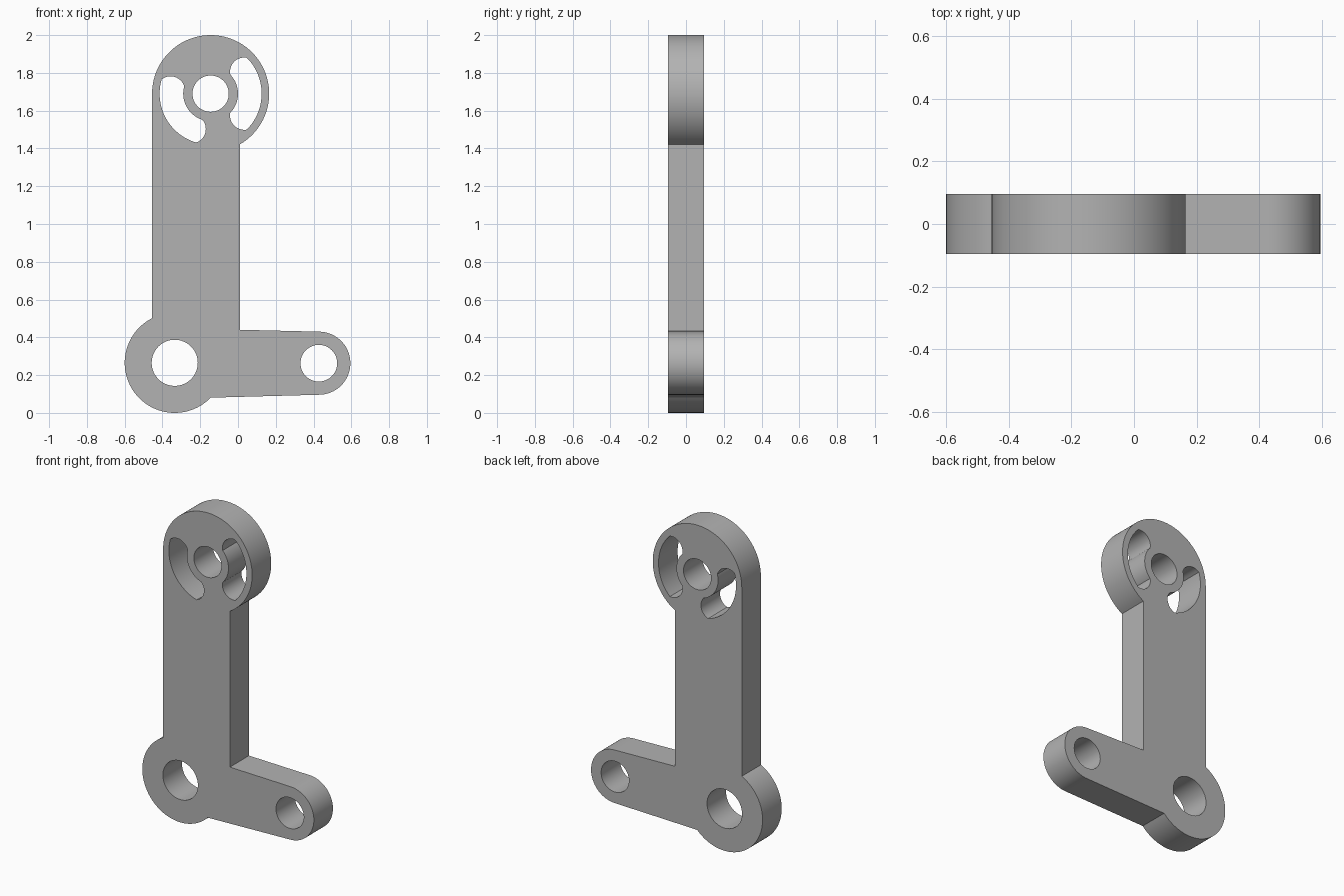
import bpy, bmesh, math
from mathutils import Matrix

if "Cube" in bpy.data.objects:
    bpy.data.objects.remove(bpy.data.objects["Cube"])

HALF = 0.095                      # half thickness of the plate
HEAD = (-0.145, 1.69)             # upper pivot centre
BOSS = (-0.335, 0.265)            # lower pivot centre
TIP = (0.428, 0.263)              # side arm pivot centre


def arc(c, r, a0, a1, n):
    """Points on an arc in the x-z plane, angles in degrees."""
    return [(c[0] + r * math.cos(math.radians(a0 + (a1 - a0) * i / n)),
             c[1] + r * math.sin(math.radians(a0 + (a1 - a0) * i / n)))
            for i in range(n + 1)]


def circle(c, r, n=64):
    return arc(c, r, 0, 360, n)[:-1]


def angle(c, p):
    return math.degrees(math.atan2(p[1] - c[1], p[0] - c[0]))


def slot(mid):
    """Curved window around the head pivot, with bulging ends."""
    half, r_out, r_in = 45, 0.27, 0.145
    end = arc((0.208, -0.044), 0.0754, 36, 147, 16)   # radial, tangential

    def place(p, side):
        a = math.radians(mid + side * half)
        r, t = p[0], p[1] * side
        return (HEAD[0] + r * math.cos(a) - t * math.sin(a),
                HEAD[1] + r * math.sin(a) + t * math.cos(a))

    pts = arc(HEAD, r_out, mid - half, mid + half, 32)[:-1]
    pts += [place(p, 1) for p in end]
    pts += arc(HEAD, r_in, mid + half - 3, mid - half + 3, 24)
    pts += [place(p, -1) for p in reversed(end)][:-1]
    return pts


# Outer outline, clockwise from the left of the head
outline = arc(HEAD, 0.31, 180, -60, 72)               # head
outline += [(0.01, 0.44)]                             # shaft right side
outline += arc(TIP, 0.167, 90, -90, 40)               # arm end
outline += arc(BOSS, 0.265, angle(BOSS, (-0.145, 0.081)),
               angle(BOSS, (-0.455, 0.501)) - 360, 64)  # lower boss

loops = [outline,
         circle(HEAD, 0.096), circle(BOSS, 0.122), circle(TIP, 0.097),
         slot(0), slot(208.6)]

# Fill the profile with its openings and give it thickness
curve = bpy.data.curves.new("profile", 'CURVE')
curve.dimensions = '2D'
curve.fill_mode = 'BOTH'
curve.extrude = HALF
for pts in loops:
    s = curve.splines.new('POLY')
    s.points.add(len(pts) - 1)
    for p, (x, z) in zip(s.points, pts):
        p.co = (x, z, 0, 1)
    s.use_cyclic_u = True
temp = bpy.data.objects.new("profile", curve)
mesh = bpy.data.meshes.new_from_object(temp)
bpy.data.objects.remove(temp)
bpy.data.curves.remove(curve)

# Weld, stand upright and fix normals
bm = bmesh.new()
bm.from_mesh(mesh)
bmesh.ops.remove_doubles(bm, verts=bm.verts, dist=1e-5)
bmesh.ops.transform(bm, matrix=Matrix.Rotation(math.pi / 2, 4, 'X'), verts=bm.verts)
bmesh.ops.recalc_face_normals(bm, faces=bm.faces)
bm.to_mesh(mesh)
bm.free()

mat = bpy.data.materials.new("light grey metal")
mat.diffuse_color = (0.45, 0.45, 0.45, 1)
mat.use_nodes = True
mat.node_tree.nodes["Principled BSDF"].inputs["Base Color"].default_value = mat.diffuse_color
mesh.materials.clear()
mesh.materials.append(mat)
mesh.name = "lever_arm"
lever = bpy.data.objects.new("lever_arm", mesh)
bpy.context.collection.objects.link(lever)
bpy.context.view_layer.objects.active = lever
lever.select_set(True)
bpy.ops.object.shade_smooth_by_angle(angle=math.radians(25))
